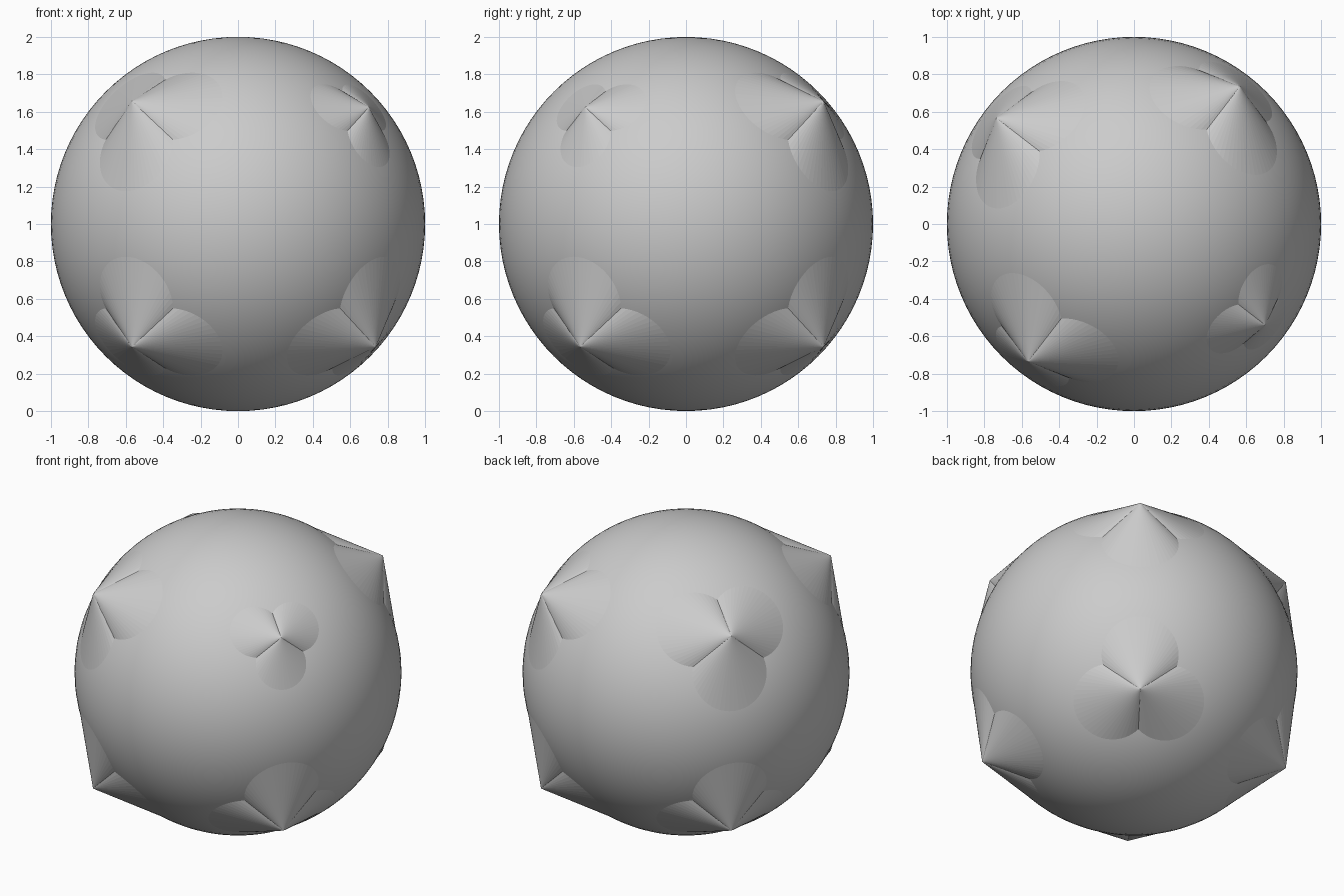
import bpy, bmesh, math
from mathutils import Vector, Matrix

if "Cube" in bpy.data.objects:
    bpy.data.objects.remove(bpy.data.objects["Cube"])

grey = bpy.data.materials.new("light_grey")
grey.diffuse_color = (0.6, 0.6, 0.6, 1)
grey.use_nodes = True
grey.node_tree.nodes["Principled BSDF"].inputs["Base Color"].default_value = grey.diffuse_color

CENTRE = Vector((0, 0, 1))
TURN = Matrix.Rotation(math.radians(7.4), 3, 'Z')   # corners are turned slightly about z
SEGMENTS = 48


def finish(bm, name, smooth):
    bmesh.ops.recalc_face_normals(bm, faces=bm.faces)
    mesh = bpy.data.meshes.new(name)
    bm.to_mesh(mesh)
    bm.free()
    mesh.materials.append(grey)
    for p in mesh.polygons:
        p.use_smooth = smooth
    obj = bpy.data.objects.new(name, mesh)
    bpy.context.collection.objects.link(obj)
    return obj


def add_lobe(bm, apex, toward, offset, radius):
    """Cone from the apex to a circle lying on the ball, leaning along one cube edge."""
    out = apex.normalized()
    tangent = (toward - out * toward.dot(out)).normalized()
    lean = math.asin(offset)
    axis = out * math.cos(lean) + tangent * math.sin(lean)
    u = out.cross(tangent).normalized()
    v = axis.cross(u)
    depth = math.sqrt(1 - radius * radius)
    tip = bm.verts.new(apex + CENTRE)
    rim = []
    for i in range(SEGMENTS):
        a = 2 * math.pi * i / SEGMENTS
        p = axis * depth + (u * math.cos(a) + v * math.sin(a)) * radius
        rim.append(bm.verts.new(p + CENTRE))
    for i in range(SEGMENTS):
        bm.faces.new((tip, rim[i], rim[(i + 1) % SEGMENTS]))
    bm.faces.new(rim)


# Round body
bm = bmesh.new()
bmesh.ops.create_uvsphere(bm, u_segments=96, v_segments=48, radius=1,
                          matrix=Matrix.Translation(CENTRE))
finish(bm, "ball", True)

# Eight three-lobed corner points; the upper front right one is smaller
for sx in (-1, 1):
    for sy in (-1, 1):
        for sz in (-1, 1):
            small = (sx, sy, sz) == (1, -1, 1)
            half, offset, radius = (0.625, 0.145, 0.16) if small else (0.657, 0.2, 0.236)
            apex = TURN @ Vector((sx, sy, sz)) * half
            bm = bmesh.new()
            for edge in ((-sx, 0, 0), (0, -sy, 0), (0, 0, -sz)):
                add_lobe(bm, apex, TURN @ Vector(edge), offset, radius)
            name = "corner_%s_%s_%s" % ("top" if sz > 0 else "bottom",
                                        "back" if sy > 0 else "front",
                                        "right" if sx > 0 else "left")
            finish(bm, name, False)
